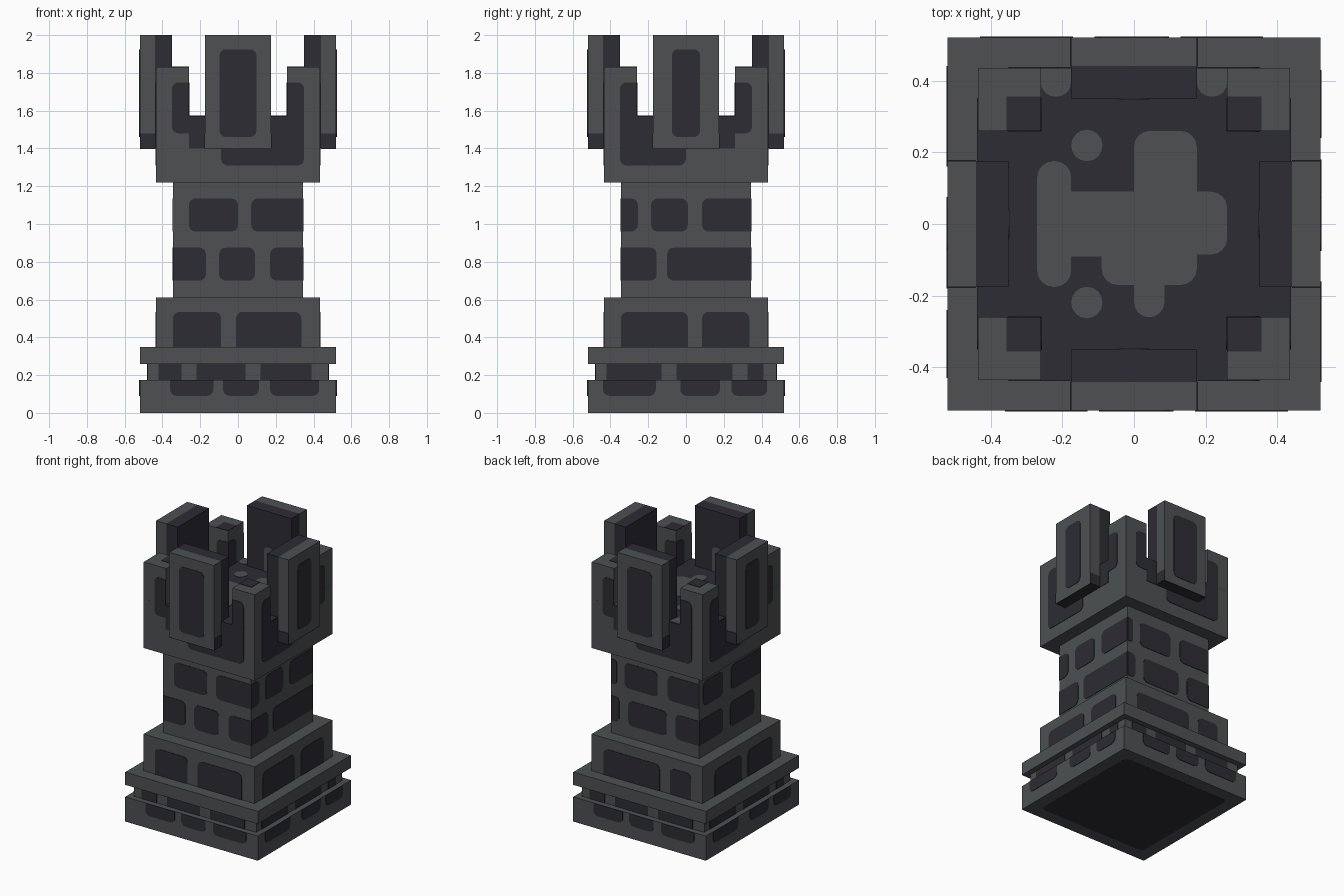
import bpy, bmesh, math
from mathutils import Vector

old = bpy.data.objects.get("Cube")
if old:
    bpy.data.objects.remove(old, do_unlink=True)

Z = Vector((0, 0, 1))


def material(name, colour):
    mat = bpy.data.materials.new(name)
    mat.use_nodes = True
    mat.diffuse_color = (*colour, 1)
    bsdf = next(n for n in mat.node_tree.nodes if n.type == 'BSDF_PRINCIPLED')
    bsdf.inputs["Base Color"].default_value = (*colour, 1)
    bsdf.inputs["Roughness"].default_value = 0.9
    return mat


MORTAR = material("mortar_grey", (0.075, 0.081, 0.084))
STONE = material("dark_stone", (0.026, 0.025, 0.034))


def finish(name, bm, mat):
    bmesh.ops.recalc_face_normals(bm, faces=bm.faces)
    mesh = bpy.data.meshes.new(name)
    bm.to_mesh(mesh)
    bm.free()
    mesh.materials.append(mat)
    obj = bpy.data.objects.new(name, mesh)
    bpy.context.collection.objects.link(obj)
    return obj


def box(name, mat, lo, hi):
    bm = bmesh.new()
    bmesh.ops.create_cube(bm, size=1)
    lo, hi = Vector(lo), Vector(hi)
    for v in bm.verts:
        v.co = (lo + hi) / 2 + v.co * (hi - lo)
    return finish(name, bm, mat)


def side(k):
    """Horizontal direction and outward normal of side k, front first."""
    c, s = round(math.cos(k * math.pi / 2)), round(math.sin(k * math.pi / 2))
    return Vector((c, s, 0)), Vector((s, -c, 0))


def patch(bm, u, v, n, d, rect, edges=(), r=0.035, lift=0.003):
    """Thin rounded plate; corners touching a listed edge stay square."""
    a0, a1, b0, b1 = rect
    r = min(r, (a1 - a0) / 2.01, (b1 - b0) / 2.01)
    pts = []
    corners = ((a1, b1, -1, -1), (a0, b1, 1, -1), (a0, b0, 1, 1), (a1, b0, -1, 1))
    for i, (a, b, sa, sb) in enumerate(corners):
        if a in edges or b in edges or r == 0:
            pts.append((a, b))
            continue
        for j in range(5):
            t = (i + j / 4) * math.pi / 2
            pts.append((a + r * (sa + math.cos(t)), b + r * (sb + math.sin(t))))
    verts = [bm.verts.new(u * a + v * b + n * (d - 0.002)) for a, b in pts]
    face = bm.faces.new(verts)
    out = bmesh.ops.extrude_face_region(bm, geom=[face], use_keep_orig=True)
    for g in out["geom"]:
        if isinstance(g, bmesh.types.BMVert):
            g.co += n * (lift + 0.002)


def brick_row(name, d, z0, z1, spans, edges=()):
    """One course of stones around the four sides."""
    bm = bmesh.new()
    for k in range(4):
        u, n = side(k)
        for a0, a1 in spans[k % len(spans)]:
            patch(bm, u, Z, n, d, (a0, a1, z0, z1), edges)
    finish(name, bm, STONE)


# Stacked square blocks
for name, h, z0, z1 in (("base", .52, 0, .175), ("groove", .48, .175, .26),
                        ("ledge", .52, .26, .35), ("plinth", .435, .35, .61),
                        ("shaft", .345, .61, 1.22), ("collar", .435, 1.22, 1.57)):
    box(name, MORTAR, (-h, -h, z0), (h, h, z1))

# Stone courses, listed front, +x side, back, -x side
brick_row("base_stones", .52, .09, .175,
          [[(-.36, -.13), (-.08, .11), (.17, .43)],
           [(-.44, -.16), (-.03, .18), (.24, .43)]], (.175,))
brick_row("groove_stones", .48, .175, .26,
          [[(-.42, -.3), (-.22, .04), (.12, .39)],
           [(-.42, -.13), (-.05, .245), (.325, .41)]], (.175, .26))
brick_row("plinth_stones", .435, .35, .535,
          [[(-.345, -.09), (-.01, .335)], [(-.345, .01), (.085, .335)],
           [(-.34, .1), (.18, .345)], [(-.3, 0), (.07, .345)]], (.35,))
brick_row("lower_shaft_stones", .345, .7, .875,
          [[(-.345, -.17), (-.1, .09), (.17, .345)], [(-.345, -.155), (-.1, .345)],
           [(-.345, -.28), (-.21, .09), (.16, .345)], [(-.345, -.08), (.0, .27)]],
          (-.345, .345))
brick_row("upper_shaft_stones", .345, .96, 1.135,
          [[(-.26, 0), (.07, .345)], [(-.345, -.255), (-.185, .01), (.085, .345)],
           [(-.345, -.3), (-.24, .02), (.1, .345)], [(-.3, -.08), (.01, .345)]],
          (-.345, .345))
brick_row("collar_stones", .435, 1.31, 1.41,
          [[(-.09, .35)], [(-.35, 0)]], (1.41,))
brick_row("crown_band", .435, 1.4, 1.57, [[(-.26, .26)]], (1.4, 1.57))

# Dark inner edges of the corner posts, inside and out
bm = bmesh.new()
for k in range(4):
    u, n = side(k)
    for s in (-1, 1):
        low = 1.4 if s == (1, -1)[k % 2] else 1.48
        a0, a1 = sorted((s * .26, s * .35))
        patch(bm, u, Z, n, .435, (a0, a1, low, 1.75), (s * .26, 1.4))
        patch(bm, u, Z, -n, -.26, (a0, a1, 1.57, 1.75), (s * .26, 1.57))
finish("post_stones", bm, STONE)

# Corner posts with dark inner squares on top
X, Y = Vector((1, 0, 0)), Vector((0, 1, 0))
tops = bmesh.new()
for sx in (-1, 1):
    for sy in (-1, 1):
        (x0, x1), (y0, y1) = sorted((sx * .26, sx * .435)), sorted((sy * .26, sy * .435))
        box("corner_post", MORTAR, (x0, y0, 1.57), (x1, y1, 1.83))
        (x0, x1), (y0, y1) = sorted((sx * .26, sx * .355)), sorted((sy * .26, sy * .355))
        patch(tops, X, Y, Z, 1.83, (x0, x1, y0, y1), r=0)
finish("post_top_stones", tops, STONE)

# Tall merlons: light outer slab, dark inner slab, painted stones
stones, drips = bmesh.new(), bmesh.new()
for k in range(4):
    u, n = side(k)
    for name, mat, d0, d1 in (("merlon_outer", MORTAR, .44, .52),
                              ("merlon_inner", STONE, .35, .44)):
        p, q = u * -.175 + n * d0, u * .175 + n * d1
        box(name, mat, (min(p.x, q.x), min(p.y, q.y), 1.4),
            (max(p.x, q.x), max(p.y, q.y), 2))
    half = (.098, .075)[k % 2]
    patch(stones, u, Z, n, .52, (-half, half, 1.46, 1.925))
    patch(stones, u, n, -Z, -1.4, (-.175, .175, .44, .52), r=0)
    for s in (-1, 1):
        patch(stones, n, Z, u * s, .175, (.44, .52, 1.4, 1.48), r=0)
    patch(drips, u, Z, -n, -.35, (-.04, .04, 1.57, 1.75), (1.57,))
finish("merlon_stones", stones, STONE)
finish("merlon_drips", drips, MORTAR)

# Crown floor with light cobble joints
bm = bmesh.new()
patch(bm, X, Y, Z, 1.57, (-.435, .435, -.435, .435), r=0, lift=.002)
finish("crown_floor", bm, STONE)
bm = bmesh.new()
for rect in ((-.27, -.175, -.175, .175), (-.27, .175, -.09, .09),
             (0, .175, -.17, .26), (0, .26, -.085, .09),
             (-.09, .175, -.17, .05), (0, .085, -.26, -.1),
             (-.175, -.088, .175, .263), (-.175, -.088, -.263, -.175),
             (-.26, -.175, .355, .435), (.175, .26, .355, .435)):
    patch(bm, X, Y, Z, 1.57, rect, (.435,), r=.045, lift=.005)
finish("floor_joints", bm, MORTAR)

# Dark slab under the base
bm = bmesh.new()
patch(bm, X, Y, -Z, 0, (-.43, .43, -.43, .43), lift=.001)
finish("underside", bm, STONE)
